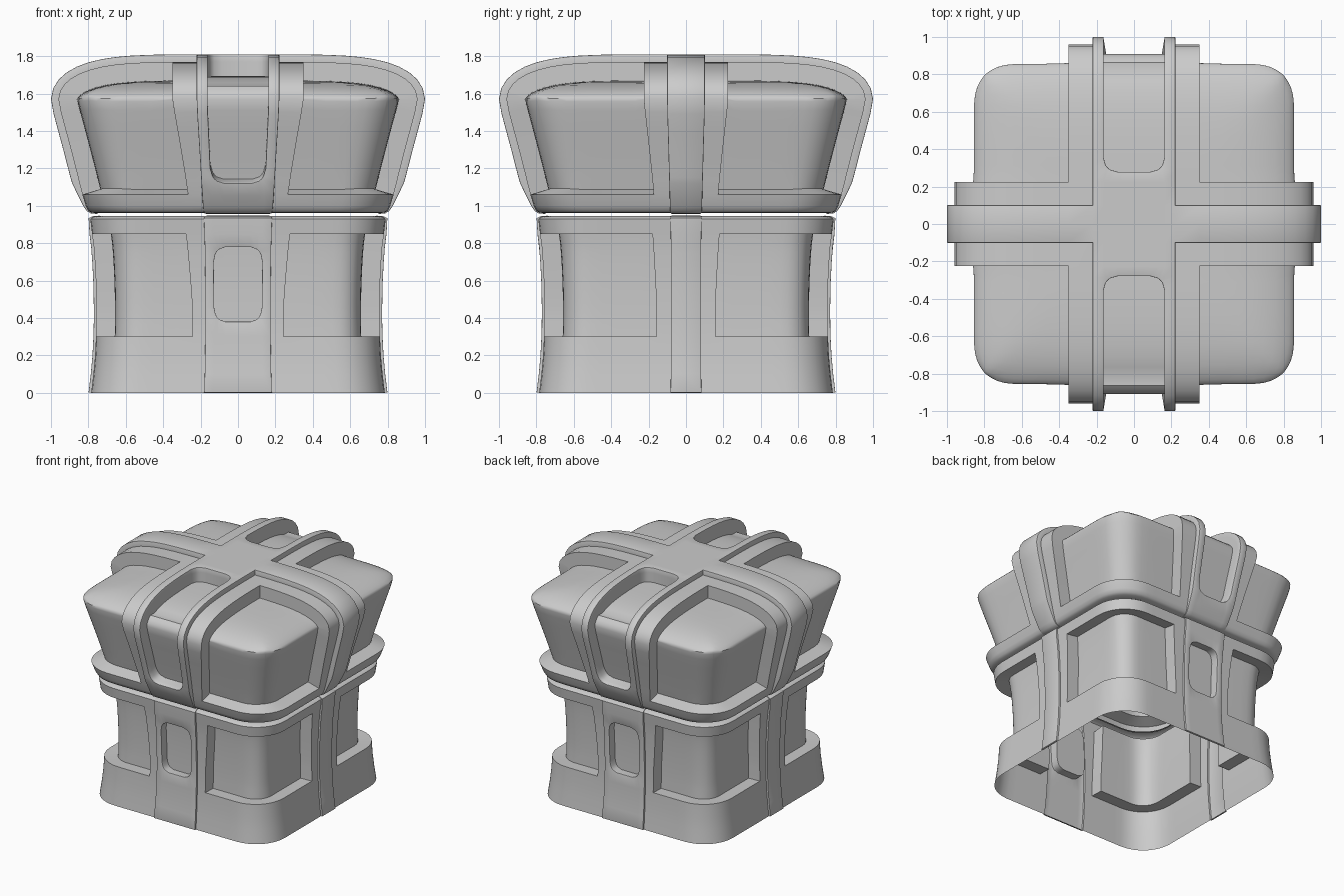
import bpy, bmesh, math

if "Cube" in bpy.data.objects:
    bpy.data.objects.remove(bpy.data.objects["Cube"])

grey = bpy.data.materials.new("plain grey")
grey.use_nodes = True
grey.diffuse_color = (0.6, 0.6, 0.6, 1)
grey.node_tree.nodes["Principled BSDF"].inputs["Base Color"].default_value = grey.diffuse_color

# Layout of straps, posts and slots, as fractions of the half width
SLOT, STRAP_X, POST_X = 0.17, 0.23, 0.365
STRAP_Y, POST_Y, SLOT_TOP = 0.105, 0.235, 0.29
CORNER, SOFT = 0.32, 0.08
EDGE = [0.5, 0.6, 0.68, 0.75, 0.82, 0.88, 0.93, 0.965, 0.99, 1]


def mirrored(values):
    return sorted({s * v for v in values for s in (-1, 1)})


XS = mirrored([0, 0.09, 0.14, SLOT, STRAP_X, POST_X] + EDGE)
YS = mirrored([0, STRAP_Y, POST_Y, SLOT_TOP, 0.32, 0.37] + EDGE)
PERIM = ([(a, -1) for a in XS[:-1]] + [(1, b) for b in YS[:-1]]
         + [(a, 1) for a in XS[:0:-1]] + [(-1, b) for b in YS[:0:-1]])


def rounded(a, b):
    """Map a square coordinate onto a square with round corners."""
    m = max(abs(a), abs(b))
    if m == 0:
        return 0, 0
    s, c, f = min(abs(a), abs(b)) / m, 1 - CORNER, 1
    if s > c:
        q = 1 + s * s
        h = c * (1 + s)
        f = (h + math.sqrt(max(0, h * h - q * (2 * c * c - CORNER ** 2)))) / q
    f = 1 + (f - 1) * m ** 4
    return a * f, b * f


def soften(a, w, end, sign):
    """Round the corner of a slot that ends at w = end."""
    da, dw = (abs(a) - SLOT + SOFT) / SOFT, 1 - (w - end) * sign / SOFT
    if 0 < da < 1.01 and 0 < dw < 1.01:
        k = max(da, dw) / math.hypot(da, dw)
        a = math.copysign(SLOT - SOFT + SOFT * da * k, a)
        w = end + sign * SOFT * (1 - dw * k)
    return a, w


def radius(rings, z):
    for (z1, r1), (z0, r0) in zip(rings, rings[1:]):
        if z >= z0 - 1e-6:
            return r0 + (r1 - r0) * (z - z0) / (z1 - z0)
    return rings[-1][1]


def side_point(a, b, z, rings, slot_ends):
    narrow = 1 - 0.12 * min(1, max(0, (rings[0][0] - z) / 0.5))
    if z > 1.5:
        narrow = 1
    if abs(b) == 1:
        for end, sign in slot_ends:
            a, z = soften(a, z, end, sign)
        if abs(a) == POST_X:
            a *= narrow
    elif abs(b) == POST_Y:
        b *= narrow
    x, y = rounded(a, b)
    r = radius(rings, z)
    return x * r, y * r, z


def top_point(a, b, rings, crown):
    a, w = soften(a, abs(b), SLOT_TOP, 1)
    b = math.copysign(w, b)
    m = max(abs(a), abs(b))
    x, y = rounded(a, b)
    z, r = rings[0]
    return x * r, y * r, z + (crown - z) * math.sqrt(max(0, 1 - m ** 5))


def region(a, b, z, slot, panel):
    """Decide which layer a face belongs to; z is None on the crown."""
    if abs(a) < SLOT and (abs(b) > SLOT_TOP if z is None
                          else abs(b) == 1 and slot[0] < z < slot[1]):
        return "slot"
    if abs(a) < STRAP_X or abs(b) < STRAP_Y:
        return "strap"
    if abs(a) < POST_X or abs(b) < POST_Y:
        return "frame"
    return "panel" if z is None or panel[0] < z < panel[1] else "frame"


def extrude(bm, faces, normals, depth):
    """Raise or sink a patch along the skin's normals."""
    geom = bmesh.ops.extrude_face_region(bm, geom=faces)["geom"]
    bmesh.ops.delete(bm, geom=[f for f in faces if f.is_valid], context='FACES')
    for v in (g for g in geom if isinstance(g, bmesh.types.BMVert)):
        v.co += normals[v.co.to_tuple(4)] * depth(v.co.z)
    return {g for g in geom if isinstance(g, bmesh.types.BMFace)}


def build(name, rings, slot, panel, slot_ends, strap_depth, crown=None):
    bm = bmesh.new()
    groups = {k: [] for k in ("slot", "strap", "frame", "panel")}
    # side walls
    grid = [[bm.verts.new(side_point(a, b, z, rings, slot_ends)) for a, b in PERIM]
            for z, _ in rings]
    n = len(PERIM)
    for j in range(len(rings) - 1):
        z = (rings[j][0] + rings[j + 1][0]) / 2
        for i in range(n):
            k = (i + 1) % n
            f = bm.faces.new((grid[j][i], grid[j + 1][i], grid[j + 1][k], grid[j][k]))
            a, b = ((p + q) / 2 for p, q in zip(PERIM[i], PERIM[k]))
            groups[region(a, b, z, slot, panel)].append(f)
    # domed crown
    if crown:
        verts = dict(zip(PERIM, grid[0]))
        for a in XS:
            for b in YS:
                if (a, b) not in verts:
                    verts[a, b] = bm.verts.new(top_point(a, b, rings, crown))
        for a0, a1 in zip(XS, XS[1:]):
            for b0, b1 in zip(YS, YS[1:]):
                f = bm.faces.new((verts[a0, b0], verts[a1, b0], verts[a1, b1], verts[a0, b1]))
                groups[region((a0 + a1) / 2, (b0 + b1) / 2, None, slot, panel)].append(f)
    bm.normal_update()
    normals = {v.co.to_tuple(4): v.normal.copy() for v in bm.verts}
    # sunk corner panels, raised straps, sunk slots
    caps = extrude(bm, groups["panel"], normals, lambda z: -0.1)
    inner = [v for v in {v for f in caps for v in f.verts}
             if all(f in caps for f in v.link_faces)]
    for _ in range(3):
        bmesh.ops.smooth_vert(bm, verts=inner, factor=0.4,
                              use_axis_x=True, use_axis_y=True, use_axis_z=True)
    caps = extrude(bm, groups["strap"], normals, strap_depth)
    extrude(bm, groups["slot"], normals, lambda z: -0.05 if z < 1.7 else -0.075)
    rim = [e for e in {e for f in caps for e in f.edges}
           if len(e.link_faces) == 2 and sum(f in caps for f in e.link_faces) == 1]
    bmesh.ops.bevel(bm, geom=rim, offset=0.014, segments=2, profile=0.5,
                    affect='EDGES', clamp_overlap=True)
    mesh = bpy.data.meshes.new(name)
    bm.to_mesh(mesh)
    bm.free()
    mesh.materials.append(grey)
    obj = bpy.data.objects.new(name, mesh)
    bpy.context.collection.objects.link(obj)
    bpy.ops.object.select_all(action='DESELECT')
    obj.select_set(True)
    bpy.context.view_layer.objects.active = obj
    bpy.ops.object.shade_smooth_by_angle(angle=math.radians(38))


# Flared lid with a domed crown
build("lid",
      [(1.57, 0.96), (1.5, 0.947), (1.4, 0.92), (1.3, 0.893), (1.21, 0.87),
       (1.16, 0.857), (1.13, 0.85), (1.06, 0.832), (1.0, 0.814), (0.975, 0.802),
       (0.964, 0.785), (0.96, 0.75)],
      (1.13, 2), (1.06, 2), [(1.13, 1)],
      lambda z: min(0.04, 0.004 + (z - 0.96) * 0.2), crown=1.77)

# Waisted body, open underneath
build("body",
      [(0.945, 0.74), (0.941, 0.775), (0.93, 0.79), (0.85, 0.78), (0.78, 0.771),
       (0.75, 0.769), (0.7, 0.765), (0.58, 0.759), (0.46, 0.757), (0.41, 0.757),
       (0.38, 0.757), (0.3, 0.759), (0.2, 0.764), (0.1, 0.773), (0, 0.785)],
      (0.38, 0.78), (0.3, 0.85), [(0.38, 1), (0.78, -1)],
      lambda z: min(0.014, 0.002 + (0.945 - z) * 0.5))
